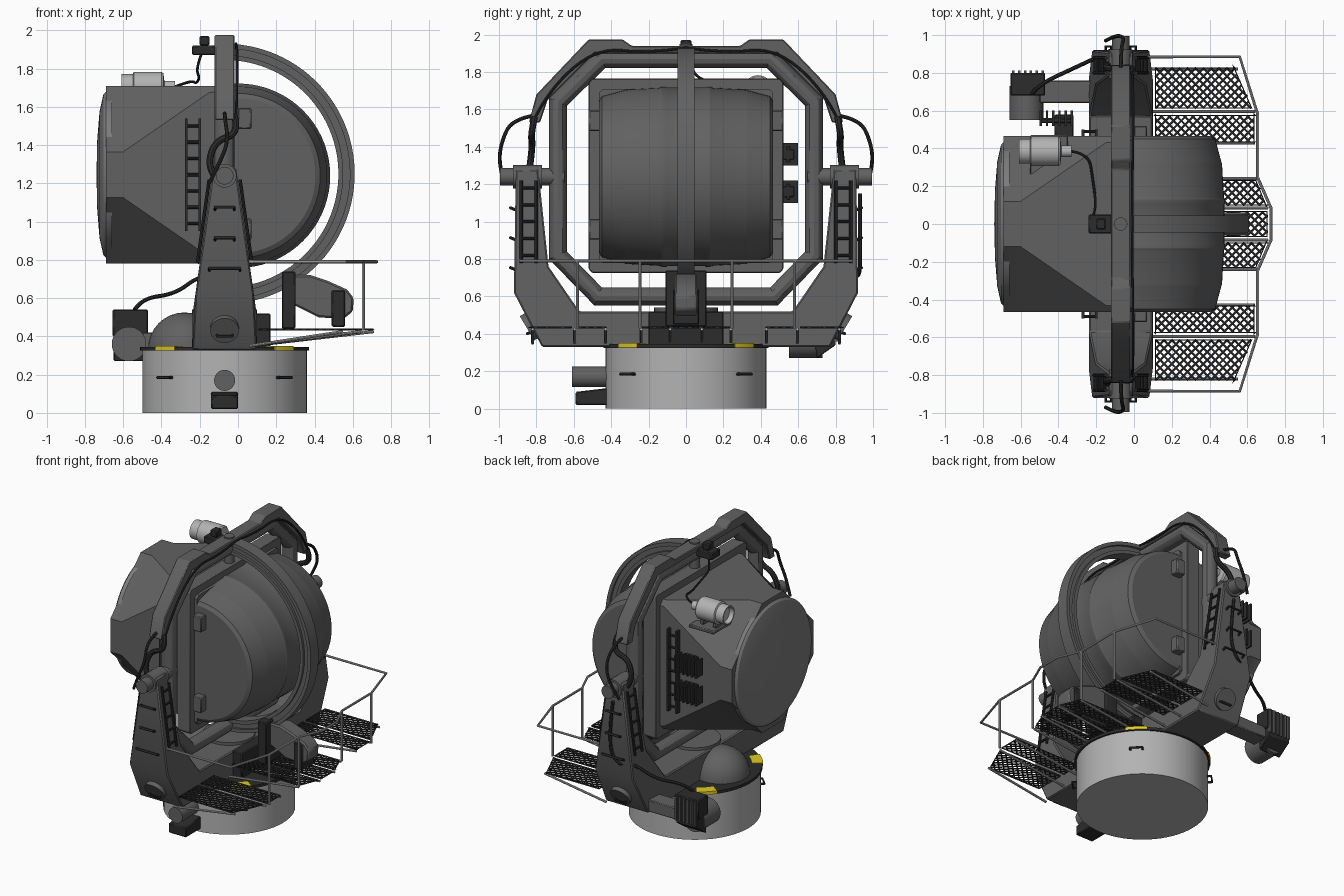
import bpy, bmesh
from math import sin, cos, pi, radians
from mathutils import Vector, Matrix

if "Cube" in bpy.data.objects:
    bpy.data.objects.remove(bpy.data.objects["Cube"])


def material(name, r, g, b):
    m = bpy.data.materials.new(name)
    m.diffuse_color = (r, g, b, 1)
    m.use_nodes = True
    m.node_tree.nodes["Principled BSDF"].inputs["Base Color"].default_value = m.diffuse_color
    return m


BODY = material("body_grey", .12, .12, .12)
DARK = material("dark", .025, .025, .025)
LIGHT = material("light_grey", .45, .45, .45)
GLASS = material("glass", .2, .2, .2)
YELLOW = material("yellow", .75, .6, .02)


def finish(name, bm, mat, bevel=0):
    bmesh.ops.remove_doubles(bm, verts=bm.verts, dist=1e-5)
    bmesh.ops.recalc_face_normals(bm, faces=bm.faces)
    for f in bm.faces:
        f.smooth = True
    me = bpy.data.meshes.new(name)
    bm.to_mesh(me)
    bm.free()
    me.set_sharp_from_angle(angle=radians(30))
    me.materials.append(mat)
    o = bpy.data.objects.new(name, me)
    bpy.context.collection.objects.link(o)
    if bevel:
        b = o.modifiers.new("bevel", 'BEVEL')
        b.width, b.segments, b.limit_method = bevel, 1, 'ANGLE'
    return o


def loft(name, rings, mat, bevel=0, caps=True):
    bm = bmesh.new()
    vs = [[bm.verts.new(p) for p in r] for r in rings]
    n = len(rings[0])
    for a, b in zip(vs, vs[1:]):
        for i in range(n):
            bm.faces.new((a[i], a[(i + 1) % n], b[(i + 1) % n], b[i]))
    if caps:
        bm.faces.new(vs[0])
        bm.faces.new(vs[-1])
    return finish(name, bm, mat, bevel)


def prism(name, pts, axis, a, b, mat=BODY, bevel=0):
    put = {'x': lambda u, v, w: (w, u, v), 'y': lambda u, v, w: (u, w, v), 'z': lambda u, v, w: (u, v, w)}[axis]
    return loft(name, [[put(u, v, w) for u, v in pts] for w in (a, b)], mat, bevel)


def box(name, x0, x1, y0, y1, z0, z1, mat=BODY, bevel=.006):
    return prism(name, [(x0, y0), (x1, y0), (x1, y1), (x0, y1)], 'z', z0, z1, mat, bevel)


def lathe(name, prof, origin, axis, mat=BODY, seg=48):
    q = Vector((0, 0, 1)).rotation_difference(Vector(axis))
    rings = [[Vector(origin) + q @ Vector((r * cos(2 * pi * i / seg), r * sin(2 * pi * i / seg), h))
              for i in range(seg)] for r, h in prof]
    return loft(name, rings, mat, 0, caps=False)


def cyl(name, p, q, r, mat=BODY, seg=24):
    d = Vector(q) - Vector(p)
    return lathe(name, [(0, 0), (r, 0), (r, d.length), (0, d.length)], p, d.normalized(), mat, seg)


def tube(name, pts, r, mat=BODY, cyclic=False, soft=False, res=2):
    c = bpy.data.curves.new(name, 'CURVE')
    c.dimensions, c.bevel_depth, c.bevel_resolution, c.use_fill_caps = '3D', r, res, True
    s = c.splines.new('NURBS' if soft else 'POLY')
    s.points.add(len(pts) - 1)
    for p, v in zip(s.points, pts):
        p.co = (*v, 1)
    s.use_cyclic_u = cyclic
    if soft:
        s.order_u, s.use_endpoint_u, s.resolution_u = 3, True, 6
    tmp = bpy.data.objects.new(name, c)
    bm = bmesh.new()
    bm.from_mesh(bpy.data.meshes.new_from_object(tmp))
    bpy.data.objects.remove(tmp)
    return finish(name, bm, mat)


def sector(cx, cy, r0, r1, a0, a1, n):
    ang = [radians(a0 + (a1 - a0) * i / n) for i in range(n + 1)]
    return [(cx + r1 * cos(a), cy + r1 * sin(a)) for a in ang] + [(cx + r0 * cos(a), cy + r0 * sin(a)) for a in reversed(ang)]


def handle(name, c, along, out, mat=DARK, r=.008):
    c, along, out = Vector(c), Vector(along), Vector(out)
    tube(name, [c - along, c - along + out, c + along + out, c + along], r, mat)


def mirrored(half):
    return half + [(-y, z) for y, z in reversed(half)]


CX = -.07
# Pedestal, turntable ring, warning marks and lifting handles
lathe("pedestal", [(0, 0), (.43, 0), (.43, .33), (0, .33)], (CX, 0, 0), (0, 0, 1), LIGHT, 64)
lathe("turntable_ring", [(0, .325), (.442, .325), (.442, .345), (0, .345)], (CX, 0, 0), (0, 0, 1), DARK, 64)
for a in (45, 135, 225, 315):
    prism("warning_mark", sector(CX, 0, .37, .446, a - 9, a + 9, 6), 'z', .327, .35, YELLOW)
    d = Vector((cos(radians(a)), sin(radians(a)), 0))
    handle("pedestal_handle", Vector((CX, 0, .185)) + d * .425, Vector((-d.y, d.x, 0)) * .04, d * .03)
cyl("traverse_motor", (CX, -.61, .17), (CX, -.40, .17), .055)
prism("traverse_motor_bracket", [(-.59, .02), (-.42, .02), (-.42, .11), (-.59, .09)], 'x', -.14, 0, DARK, .006)
lathe("front_dome", [(.19 * cos(i * pi / 16), .19 * sin(i * pi / 16)) for i in range(9)], (-.28, 0, .335), (0, 0, 1))
lathe("yoke_disc", [(0, .5), (.17, .5), (.17, .54), (0, .54)], (CX, 0, 0), (0, 0, 1))

# Tapered U yoke
yoke_pts = mirrored([(.77, .33), (.92, .62), (.91, 1.28), (.79, 1.28), (.735, .76), (.57, .52)])
yoke_pts = [(y, z) for y, z in yoke_pts]


def half_width(z):
    return .17 if z < .5 else .17 - .11 * (z - .5) / .78


loft("yoke", [[(CX + s * half_width(z), y, z) for y, z in yoke_pts] for s in (-1, 1)], BODY, .008)

# Tilting octagonal tube frame and its armour hoop
tube("tilt_frame", [(CX, y, z) for y, z in mirrored([(.47, .6), (.685, .82), (.685, 1.64), (.45, 1.87)])], .052, BODY, True, res=4)
prism("hoop_armour", [(0, 1.94), (.29, 1.94), (.34, 1.975), (.52, 1.975), (.80, 1.68), (.84, 1.53), (.78, 1.53),
      (.74, 1.65), (.49, 1.90), (0, 1.9), (-.49, 1.9), (-.74, 1.65), (-.78, 1.53), (-.84, 1.53), (-.80, 1.68),
      (-.52, 1.975), (-.34, 1.975), (-.29, 1.94)], 'x', -.122, -.018, BODY, .006)
box("top_clamp", -.24, -.1, -.05, .05, 1.87, 1.92, DARK)
box("top_clamp_cap", -.2, -.15, -.03, .03, 1.92, 1.97, DARK)
cyl("top_pin", (CX, 0, 1.72), (CX, 0, 1.95), .035)

# Rear elevation arc with flanges
for name, r0, r1, w in (("arc_web", .605, .675, .028), ("arc_outer_flange", .655, .68, .045), ("arc_inner_flange", .595, .62, .045)):
    prism(name, sector(CX, 1.25, r0, r1, -88, 90, 48), 'y', -w, w)

# Lamp drum, faceted front housing, frame and lens
half = [(.0, .465), (.405, .465), (.43, .45), (.462, .33), (.466, .32), (.476, .14), (.482, .13), (.482, .11), (.478, .1)]
lathe("lamp_drum", [(r, -h) for r, h in half] + [(r, h) for r, h in reversed(half)], (0, 0, 1.24), (0, 1, 0), BODY, 72)


def octagon(x, h, c):
    return [(x, y, 1.245 + z) for y, z in ((h, c), (c, h), (-c, h), (-h, c), (-h, -c), (-c, -h), (c, -h), (h, -c))]


loft("lamp_housing", [octagon(-.69, .465, .12), octagon(-.6, .465, .12), octagon(-.15, .465, .43), octagon(0, .465, .445)], BODY)
loft("lamp_frame", [octagon(-.12, .52, .5), octagon(-.02, .52, .5)], BODY, .005)
lathe("lens", [(.435, .03), (.435, 0), (.42, -.014), (.33, -.034), (.18, -.046), (0, -.05)], (-.69, 0, 1.245), (1, 0, 0), GLASS, 64)

for s in (1, -1):
    # Trunnions and arm details
    cyl("trunnion", (CX, s * .65, 1.24), (CX, s * .995, 1.24), .046, BODY, 32)
    cyl("trunnion_collar", (CX, s * .77, 1.24), (CX, s * .925, 1.24), .062, BODY, 32)
    cyl("arm_foot_boss", (CX, s * .80, .46), (CX, s * .85, .43), .075, BODY, 32)
    for z in (.74, .9, 1.06):
        handle("arm_step", (CX, s * .905, z), (.05 if z > .8 else .08, 0, 0), (0, s * .035, .015), DARK)
    handle("foot_handle", (CX, s * .81, .42), (.04, 0, 0), (0, s * .04, -.02), DARK)
    for t in (1, -1):
        face = lambda z: CX + t * (half_width(z) + .012)
        for y in (.8, .88):
            tube("arm_ladder_rail", [(face(z), s * y, z) for z in (.78, 1.22)], .009, DARK)
        for i in range(5):
            z = .82 + i * .09
            tube("arm_rung", [(face(z), s * .8, z), (face(z), s * .88, z)], .008, DARK)
    # Lamp side ladder and hinge boxes
    for x in (-.27, -.2):
        box("lamp_ladder_rail", x - .007, x + .007, *sorted((s * .46, s * .5)), .95, 1.54, DARK, 0)
    for i in range(7):
        tube("lamp_rung", [(-.27, s * .49, .99 + i * .085), (-.2, s * .49, .99 + i * .085)], .008, DARK)
    for z in (1.54, .96):
        box("hinge_box", 0, .07, *sorted((s * .46, s * .52)), z - .055, z + .055)
    # Cables over the trunnions and along the hoop
    tube("thick_cable", [(-.02, s * .81, 1.56), (.01, s * .83, 1.46), (-.13, s * .82, 1.42), (-.16, s * .84, 1.25), (-.07, s * .86, 1.19)], .018, DARK, soft=True)
    tube("loop_cable", [(CX, s * .8, 1.57), (CX, s * .93, 1.55), (-.05, s * .99, 1.42), (-.1, s * 1.0, 1.3), (-.15, s * .97, 1.2)], .01, DARK, soft=True)
    tube("hoop_cable", [(-.01, 0, 1.93), (-.01, s * .2, 1.9), (-.005, s * .48, 1.93), (-.005, s * .74, 1.7), (-.01, s * .82, 1.53)], .007, DARK, soft=True)


# Walkway gratings with flat frames
def grating(pts, z=.435):
    bm = bmesh.new()
    f = bm.faces.new([bm.verts.new((x, y, z)) for x, y in pts])
    bmesh.ops.inset_individual(bm, faces=[f], thickness=.018)
    bmesh.ops.delete(bm, geom=[f], context='FACES')
    finish("grating_frame", bm, LIGHT).modifiers.new("thick", 'SOLIDIFY').thickness = .018
    c = sum((Vector((x, y, z)) for x, y in pts), Vector()) / len(pts)
    bm = bmesh.new()
    bmesh.ops.create_grid(bm, x_segments=34, y_segments=34, size=.5, matrix=Matrix.Translation(c) @ Matrix.Rotation(pi / 4, 4, 'Z'))
    for p, q in zip(pts, pts[1:] + pts[:1]):
        n = Vector((q[1] - p[1], p[0] - q[0], 0))
        co = Vector((*p, z))
        if n.dot(c - co) > 0:
            n = -n
        bmesh.ops.bisect_plane(bm, geom=bm.verts[:] + bm.edges[:] + bm.faces[:], plane_co=co - n.normalized() * .012, plane_no=n, clear_outer=True)
    finish("grating_mesh", bm, DARK).modifiers.new("wire", 'WIREFRAME').thickness = .011


for s in (1, -1):
    grating([(.1, s * .6), (.645, s * .6), (.54, s * .84), (.1, s * .84)])
    grating([(.1, s * .42), (.65, s * .42), (.65, s * .59), (.1, s * .59)])
    grating([(.1, s * .085), (.72, s * .085), (.655, s * .245), (.1, s * .245)])
    for y, x in ((.82, .55), (.595, .64), (.43, .64), (.24, .65), (.085, .71)):
        tube("walkway_brace", [(.06, s * y, .35), (x, s * y, .425)], .008, LIGHT)
    for x, y in ((.655, .58), (.655, .245)):
        tube("rail_post", [(x, s * y, .43), (x, s * y, .79)], .008, LIGHT)
grating([(.1, -.08), (.72, -.08), (.72, .08), (.1, .08)])
rail = [(.04, .885), (.56, .885), (.655, .58), (.655, .245), (.725, .085)]
tube("guard_rail", [(x, y, .79) for x, y in mirrored([]) + rail + [(x, -y) for x, y in reversed(rail)]], .008, LIGHT)

# Elevation drive on the centre walkway
box("drive_rear_plate", .23, .30, -.11, .11, .44, .74, DARK)
box("drive_front_plate", .49, .56, -.07, .07, .45, .64, DARK)
prism("drive_housing", [(.28, .72), (.38, .72), (.47, .69), (.57, .645), (.605, .6), (.6, .53), (.55, .49), (.42, .5), (.28, .57)], 'y', -.06, .06, BODY, .01)
box("drive_base", .09, .17, -.2, .2, .34, .52, DARK)

# Outrigger blower with vented box
box("blower_arm", -.5, -.2, .64, .76, .335, .42)
cyl("blower_drum", (-.57, .55, .36), (-.57, .73, .36), .09, BODY, 32)
box("blower_box", -.655, -.47, .68, .8, .4, .54, DARK)
prism("blower_grille", [(.70, .27), (.80, .34), (.80, .42), (.68, .42)], 'x', -.65, -.48, DARK, .004)
for i in range(6):
    box("blower_slat", -.645 + i * .031, -.632 + i * .031, .795, .812, .36, .53, BODY, 0)
tube("blower_cable", [(-.54, .69, .54), (-.5, .74, .6), (-.33, .82, .62), (-.2, .88, .72), (-.1, .93, .7), (-.03, .93, .85), (CX, .93, 1.15)], .011, DARK, soft=True)

# Finned coolers on the lamp side
for z in (1.16, 1.36):
    box("cooler_core", -.42, -.32, .45, .58, z - .03, z + .03, DARK)
    for i in range(6):
        box("cooler_fin", -.5 + i * .033, -.488 + i * .033, .52, .6, z - .06, z + .06, DARK, 0)
    box("cooler_back", -.5, -.32, .535, .56, z - .045, z + .045, DARK)

# Spotting scope on its bracket
lathe("spotting_scope", [(0, .03), (.05, .03), (.058, 0), (.066, 0), (.066, .06), (.078, .065), (.078, .21), (.07, .22), (.03, .225), (.03, .28), (0, .28)],
      (-.61, .385, 1.705), (1, 0, 0), LIGHT, 32)
box("scope_bracket", -.55, -.35, .25, .47, 1.58, 1.605)
for x in (-.52, -.42):
    box("scope_foot", x - .015, x + .015, .35, .42, 1.6, 1.65)
tube("scope_cable", [(-.33, .385, 1.705), (-.24, .37, 1.74), (-.22, .25, 1.72), (-.2, .1, 1.75), (-.22, .03, 1.8), (-.19, .02, 1.88)], .007, DARK, soft=True)
